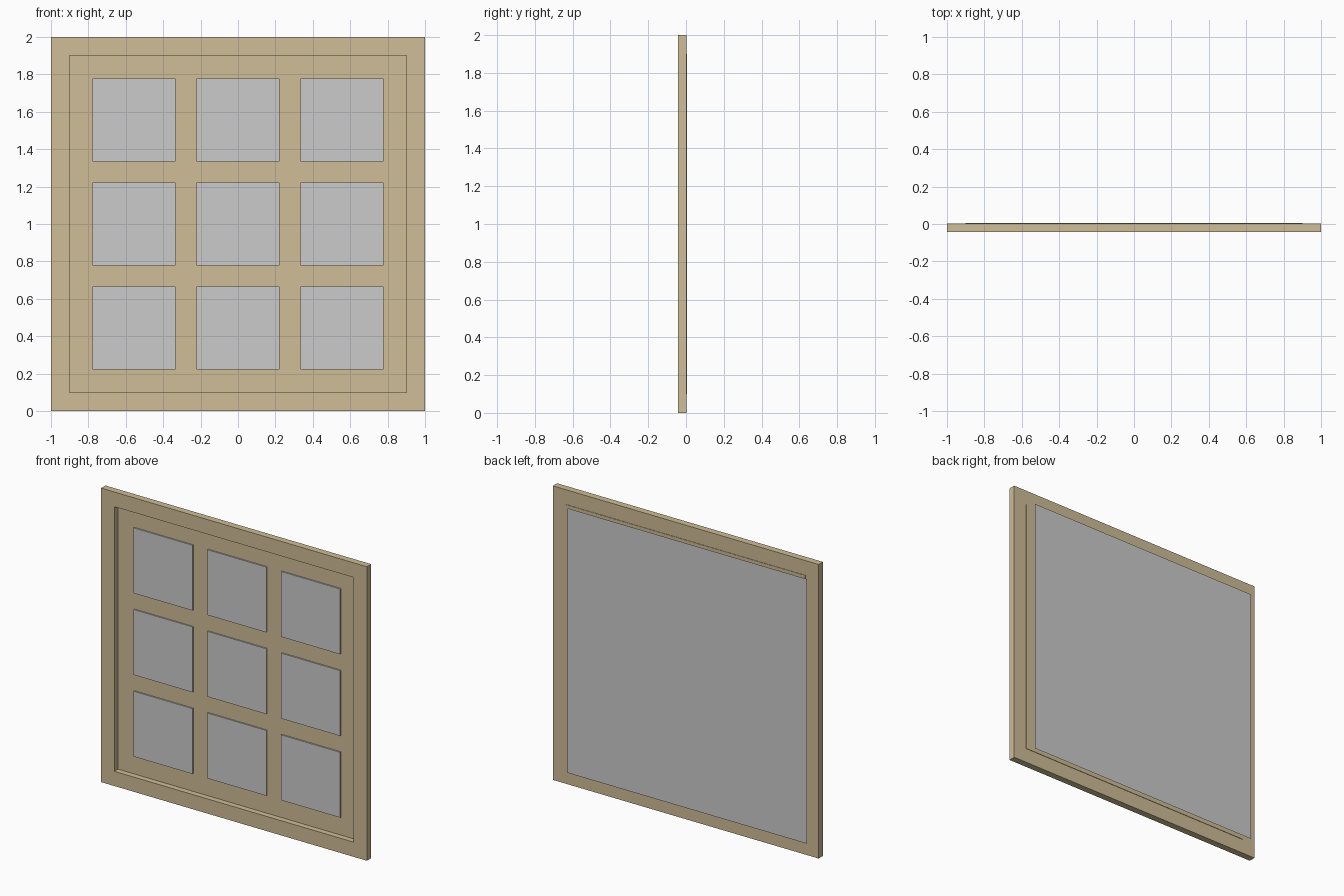
import bpy
import bmesh

cube = bpy.data.objects.get("Cube")
if cube:
    bpy.data.objects.remove(cube, do_unlink=True)


def material(name, rgb):
    mat = bpy.data.materials.new(name)
    mat.use_nodes = True
    mat.diffuse_color = (*rgb, 1)
    mat.node_tree.nodes["Principled BSDF"].inputs["Base Color"].default_value = (*rgb, 1)
    return mat


wood = material("tan wood", (0.62, 0.51, 0.305))
glass = material("grey glass", (0.6, 0.6, 0.6))


def grid_sheet(name, cuts, y, mat, keep, thickness=0):
    """Upright sheet facing the front, divided at the cuts in x and z."""
    bm = bmesh.new()
    cells = list(zip(cuts, cuts[1:]))
    for i, (x0, x1) in enumerate(cells):
        for j, (z0, z1) in enumerate(cells):
            if keep(i, j):
                corners = [(x0, z0), (x1, z0), (x1, z1), (x0, z1)]
                bm.faces.new([bm.verts.new((x, y, z + 1)) for x, z in corners])
    bmesh.ops.remove_doubles(bm, verts=bm.verts, dist=0.0001)
    mesh = bpy.data.meshes.new(name)
    bm.to_mesh(mesh)
    bm.free()
    mesh.materials.append(mat)
    obj = bpy.data.objects.new(name, mesh)
    bpy.context.collection.objects.link(obj)
    if thickness:
        # Thicken towards the back
        solid = obj.modifiers.new("thickness", "SOLIDIFY")
        solid.thickness = thickness
        solid.offset = -1
    return obj


INNER = 0.9        # half width of the frame opening
FRONT = -0.043     # front of the frame

# Outer frame: square ring
grid_sheet("outer_frame", [-1, -INNER, INNER, 1], FRONT, wood,
           lambda i, j: (i, j) != (1, 1), 0.046)

# Lattice with three by three openings, standing slightly proud at the back
bars = [n / 9 for n in (-7, -3, -2, 2, 3, 7)]
grid_sheet("window_lattice", [-INNER, *bars, INNER], -0.004, wood,
           lambda i, j: i % 2 == 0 or j % 2 == 0, 0.01)

# Nine panes set just in front of the lattice openings
grid_sheet("window_panes", bars, -0.013, glass,
           lambda i, j: i % 2 == 0 and j % 2 == 0, 0.009)

# Single glass sheet standing behind the frame, off centre
sheet = grid_sheet("back_glass_sheet", [-INNER, INNER], -FRONT, glass,
                   lambda i, j: True)
sheet.location.x = -0.04
